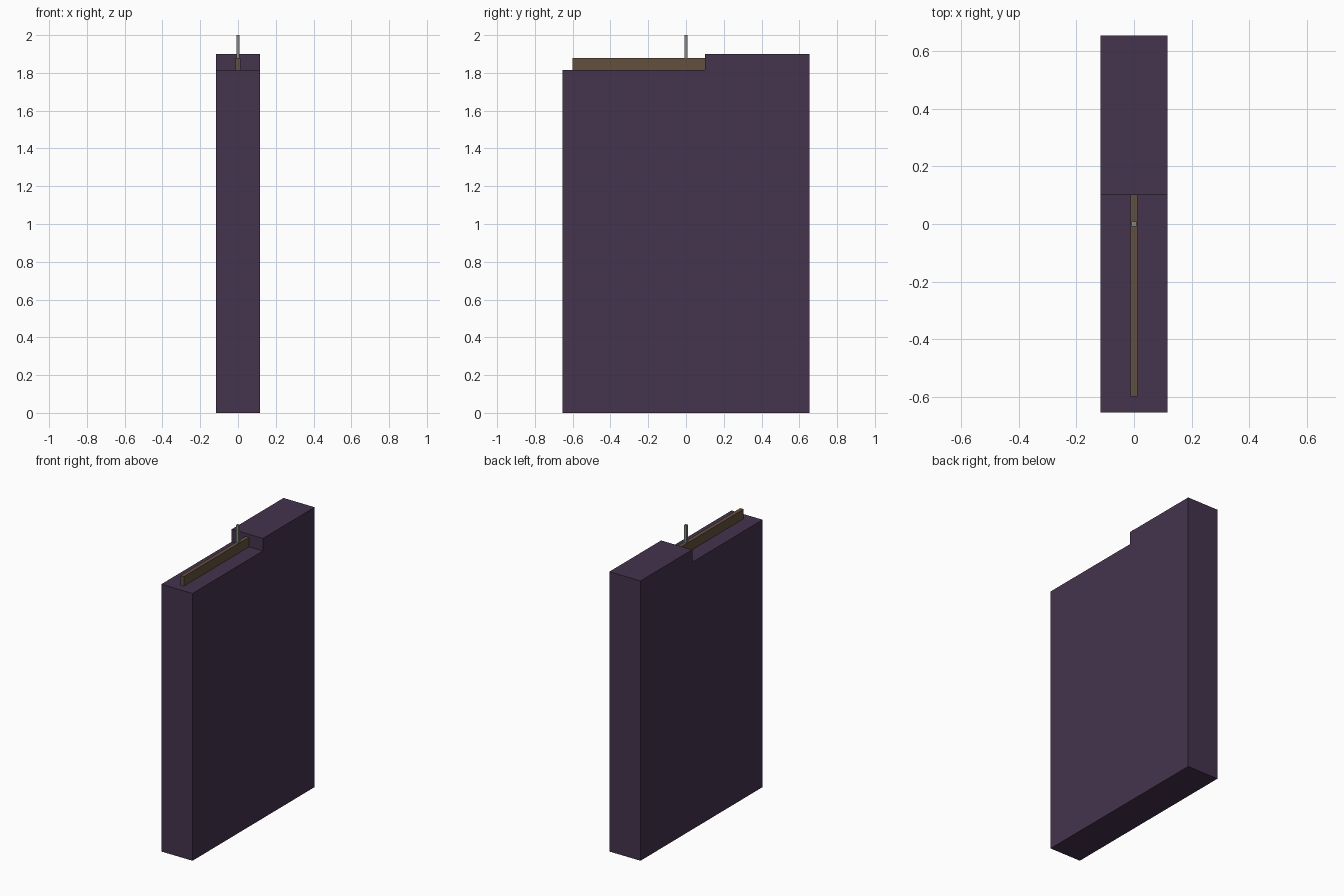
import bpy, bmesh

if "Cube" in bpy.data.objects:
    bpy.data.objects.remove(bpy.data.objects["Cube"])


def material(name, rgb):
    m = bpy.data.materials.new(name)
    m.diffuse_color = (*rgb, 1)
    m.use_nodes = True
    m.node_tree.nodes["Principled BSDF"].inputs["Base Color"].default_value = m.diffuse_color
    return m


def extrude_profile(name, profile, half_width, mat):
    """Extrude a (y, z) outline symmetrically along x."""
    bm = bmesh.new()
    face = bm.faces.new([bm.verts.new((-half_width, y, z)) for y, z in profile])
    ext = bmesh.ops.extrude_face_region(bm, geom=[face])
    moved = [v for v in ext["geom"] if isinstance(v, bmesh.types.BMVert)]
    bmesh.ops.translate(bm, vec=(2 * half_width, 0, 0), verts=moved)
    bmesh.ops.recalc_face_normals(bm, faces=bm.faces)
    mesh = bpy.data.meshes.new(name)
    bm.to_mesh(mesh)
    bm.free()
    mesh.materials.append(mat)
    obj = bpy.data.objects.new(name, mesh)
    bpy.context.collection.objects.link(obj)
    return obj


def rect(y0, y1, z0, z1):
    return [(y0, z0), (y1, z0), (y1, z1), (y0, z1)]


purple = material("dark_purple", (0.058, 0.033, 0.074))
brown = material("brown", (0.127, 0.08, 0.048))
grey = material("grey", (0.25, 0.25, 0.24))

# Slab with a raised step at the back
extrude_profile("stepped_slab",
                [(-0.655, 0), (0.655, 0), (0.655, 1.9), (0.1, 1.9),
                 (0.1, 1.815), (-0.655, 1.815)], 0.117, purple)

# Narrow rail on the lower step, butting against the raised part
extrude_profile("rail", rect(-0.6, 0.1, 1.815, 1.88), 0.013, brown)

# Thin square post standing on the rail
extrude_profile("post", rect(-0.008, 0.008, 1.88, 2.0), 0.008, grey)
